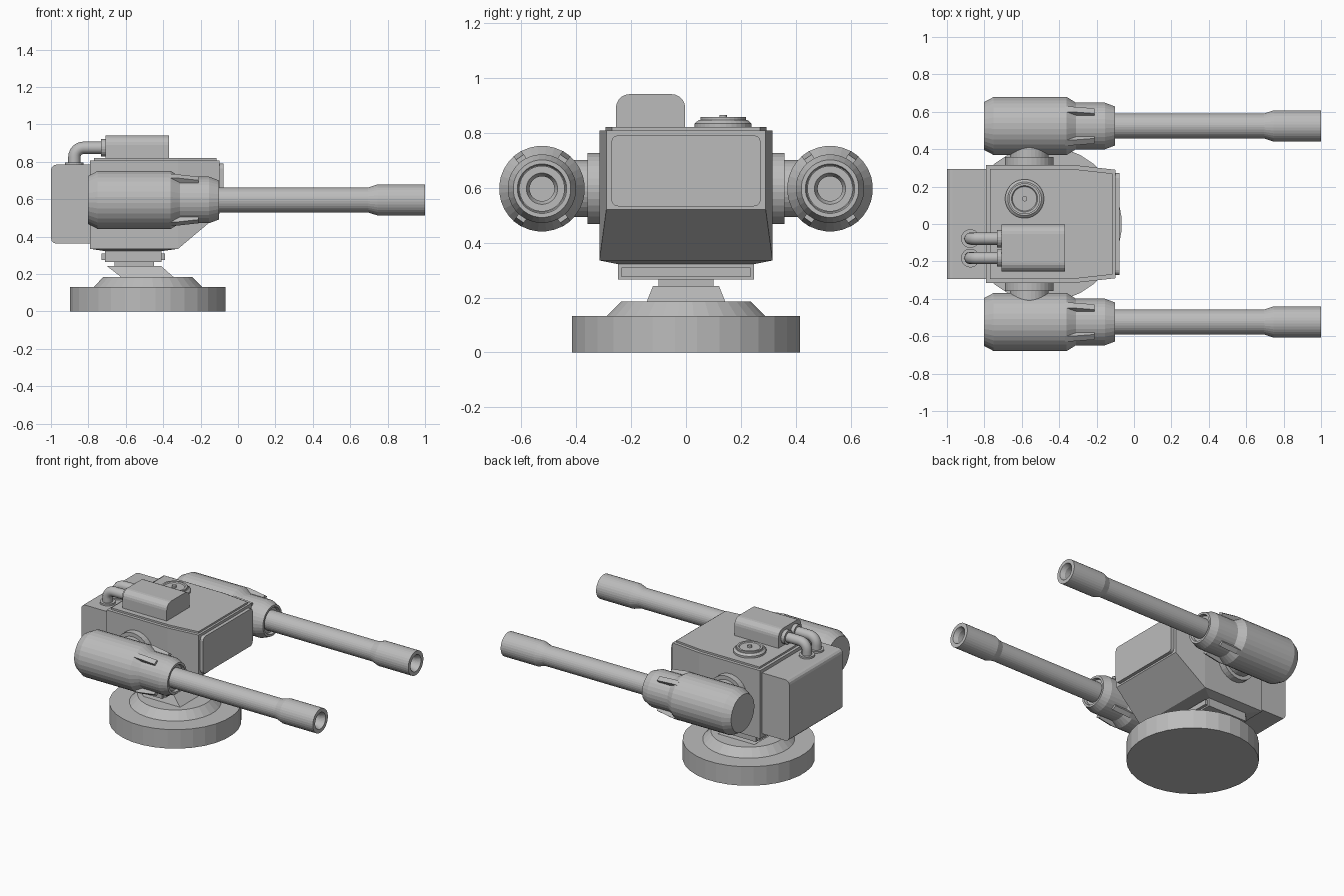
import bpy, bmesh, math
from mathutils import Vector, Matrix

if "Cube" in bpy.data.objects:
    bpy.data.objects.remove(bpy.data.objects["Cube"])

grey = bpy.data.materials.new("plain grey")
grey.diffuse_color = (0.5, 0.5, 0.5, 1)
grey.use_nodes = True
grey.node_tree.nodes["Principled BSDF"].inputs["Base Color"].default_value = grey.diffuse_color


def finish(name, bm):
    bmesh.ops.recalc_face_normals(bm, faces=bm.faces[:])
    me = bpy.data.meshes.new(name)
    bm.to_mesh(me)
    bm.free()
    me.materials.append(grey)
    ob = bpy.data.objects.new(name, me)
    bpy.context.collection.objects.link(ob)
    return ob


def hull(name, pts):
    """Convex solid around a few corner points."""
    bm = bmesh.new()
    for p in pts:
        bm.verts.new(p)
    bmesh.ops.convex_hull(bm, input=bm.verts[:])
    bmesh.ops.dissolve_limit(bm, angle_limit=0.01, verts=bm.verts[:], edges=bm.edges[:])
    return finish(name, bm)


def rect(x0, x1, w, z):
    return [(x, y, z) for x in (x0, x1) for y in (-w, w)]


def box(name, lo, hi, bevel=0, axis=0, segments=5):
    """Box whose edges along one axis may be rounded."""
    bm = bmesh.new()
    bmesh.ops.create_cube(bm, size=1)
    for v in bm.verts:
        v.co = [lo[i] + (v.co[i] + 0.5) * (hi[i] - lo[i]) for i in range(3)]
    if bevel:
        es = [e for e in bm.edges
              if abs((e.verts[0].co - e.verts[1].co).normalized()[axis]) > 0.9]
        bmesh.ops.bevel(bm, geom=es, offset=bevel, segments=segments, profile=0.5,
                        affect='EDGES')
    return finish(name, bm)


def lathe(name, profile, origin, axis='Z', sides=32):
    """Turn (radius, height) points round an axis; open ends are capped."""
    turn = {'Z': Matrix(), 'X': Matrix.Rotation(math.pi / 2, 4, 'Y'),
            'Y': Matrix.Rotation(-math.pi / 2, 4, 'X')}[axis]
    m = Matrix.Translation(origin) @ turn
    bm = bmesh.new()
    rings = []
    for r, h in profile:
        rings.append([bm.verts.new(m @ Vector((r * math.cos(a), r * math.sin(a), h)))
                      for a in (2 * math.pi * (i + 0.5) / sides for i in range(sides))])
    for a, b in zip(rings, rings[1:]):
        for i in range(sides):
            j = (i + 1) % sides
            bm.faces.new((a[i], a[j], b[j], b[i]))
    bm.faces.new(rings[0])
    bm.faces.new(rings[-1])
    return finish(name, bm)


# Round base and slanted neck
lathe("base", [(.417, 0), (.417, .132), (.29, .132), (.238, .185)], (-.482, 0, 0))
hull("neck", rect(-.62, -.34, .145, .18) + rect(-.70, -.41, .12, .242))
box("neck_pin", (-.66, -.10, .23), (-.45, .10, .28))
box("turntable", (-.71, -.247, .265), (-.41, .247, .325))
box("turntable_band", (-.73, -.234, .275), (-.39, .234, .31))

# Turret body, roof plate and front plate
hull("body", rect(-.79, -.32, .315, .335) + rect(-.79, -.32, .315, .808)
     + rect(-.1, -.1, .29, .52) + rect(-.1, -.1, .29, .808)
     + rect(-.71, -.41, .25, .322))
hull("roof_plate", [p for z in (.80, .82) for p in
     rect(-.77, -.32, .293, z) + rect(-.115, -.115, .27, z)])
box("front_plate", (-.11, -.272, .532), (-.077, .272, .79), .025, 0, 3)
box("rear_box", (-1, -.293, .362), (-.75, .293, .785), .03, 1, 3)

# Roof unit with two bent pipes
box("roof_unit", (-.708, -.255, .74), (-.37, -.003, .94), .05, 0)
for k, y in enumerate((-.078, -.182)):
    cu = bpy.data.curves.new("pipe", 'CURVE')
    cu.dimensions = '3D'
    cu.bevel_depth, cu.bevel_resolution = .033, 4
    bend = [(-.825 - .05 * math.sin(t), .825 + .05 * math.cos(t))
            for t in (i * math.pi / 12 for i in range(7))]
    path = [(-.69, .875)] + bend + [(-.875, .77)]
    sp = cu.splines.new('POLY')
    sp.points.add(len(path) - 1)
    for p, (x, z) in zip(sp.points, path):
        p.co = (x, y, z, 1)
    cu.materials.append(grey)
    ob = bpy.data.objects.new("pipe_%d" % k, cu)
    bpy.context.collection.objects.link(ob)
    bpy.ops.object.select_all(action='DESELECT')
    ob.select_set(True)
    bpy.context.view_layer.objects.active = ob
    bpy.ops.object.convert(target='MESH')
    lathe("pipe_end_collar", [(.047, 0), (.047, .03)], (-.733, y, .875), 'X', 20)
    lathe("pipe_foot_collar", [(.05, 0), (.05, .02)], (-.875, y, .777), 'Z', 20)

# Roof hatch with small knob
lathe("hatch", [(.104, .81), (.104, .833), (.09, .845), (.083, .845), (.083, .856),
                (.07, .856), (.065, .85), (.014, .85), (.014, .864)], (-.585, .135, 0))

# Guns, one on each side
gun = [(.128, -.803), (.156, -.75), (.156, -.36), (.125, -.31), (.125, -.155),
       (.105, -.102), (.09, -.102), (.085, -.12), (.067, -.12), (.067, .695),
       (.083, .745), (.083, 1.0), (.057, 1.0), (.045, .97), (.045, .8)]
for s in (-1, 1):
    c = Vector((0, s * .524, .596))
    lathe("gun", gun, c, 'X')
    lathe("gun_mount", [(.13, s * .29), (.13, s * .358), (.104, s * .358),
                        (.104, s * .45)], (-.56, 0, .596), 'Y')
    # four raised fins where the gun narrows
    for deg in (55, 125, 235, 305):
        a = math.radians(deg)
        out = Vector((0, math.cos(a), math.sin(a)))
        side = Vector((0, -math.sin(a), math.cos(a))) * .017
        hull("gun_fin", [c + Vector((x, 0, 0)) + out * r + side * k
                         for x, r in ((-.37, .10), (-.37, .156), (-.33, .156),
                                      (-.21, .14), (-.21, .10)) for k in (-1, 1)])
